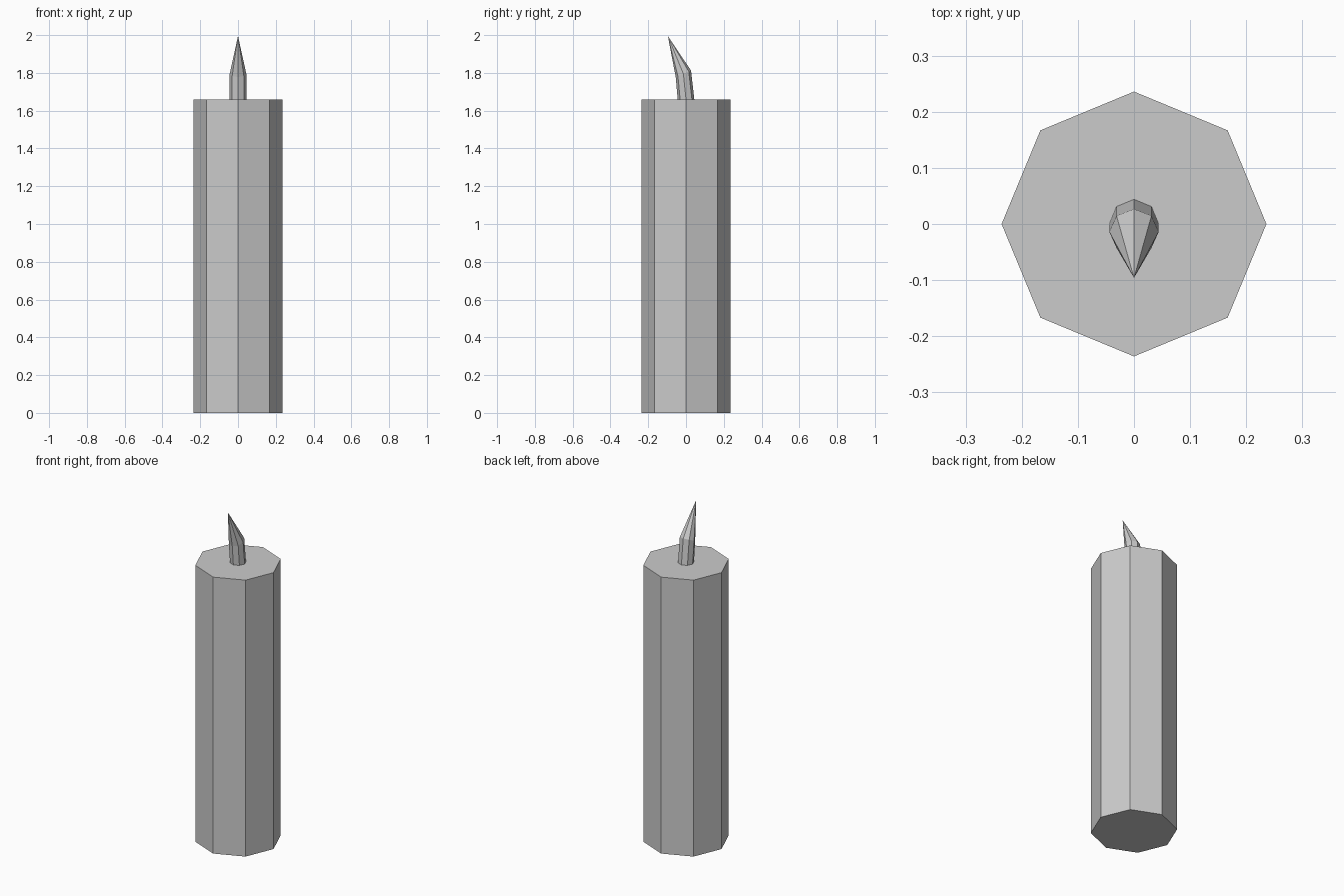
import bpy, bmesh
from math import cos, sin, pi

if "Cube" in bpy.data.objects:
    bpy.data.objects.remove(bpy.data.objects["Cube"])

SIDES = 8


def make_object(name, bm):
    bmesh.ops.recalc_face_normals(bm, faces=bm.faces)
    mesh = bpy.data.meshes.new(name)
    bm.to_mesh(mesh)
    bm.free()
    obj = bpy.data.objects.new(name, mesh)
    bpy.context.collection.objects.link(obj)


def ring(bm, radius, y, z, tilt=0.0):
    """Octagon around (0, y, z); tilt raises its back edge."""
    verts = []
    for i in range(SIDES):
        a = 2 * pi * i / SIDES
        dy = radius * sin(a)
        verts.append(bm.verts.new((radius * cos(a), y + dy * cos(tilt), z + dy * sin(tilt))))
    return verts


def bridge(bm, low, high):
    for i in range(SIDES):
        j = (i + 1) % SIDES
        bm.faces.new((low[i], low[j], high[j], high[i]))


# Wax body: octagonal column
bm = bmesh.new()
bottom, top = ring(bm, 0.236, 0, 0), ring(bm, 0.236, 0, 1.66)
bridge(bm, bottom, top)
bm.faces.new(bottom)
bm.faces.new(top)
make_object("candle_body", bm)

# Wick: bent stem tapering to a point that leans to the front
bm = bmesh.new()
base = ring(bm, 0.044, 0, 1.66)
bend = ring(bm, 0.044, -0.014, 1.795, tilt=0.4)
tip = bm.verts.new((0, -0.096, 1.995))
bridge(bm, base, bend)
bm.faces.new(base)
for i in range(SIDES):
    bm.faces.new((bend[i], bend[(i + 1) % SIDES], tip))
make_object("wick", bm)
